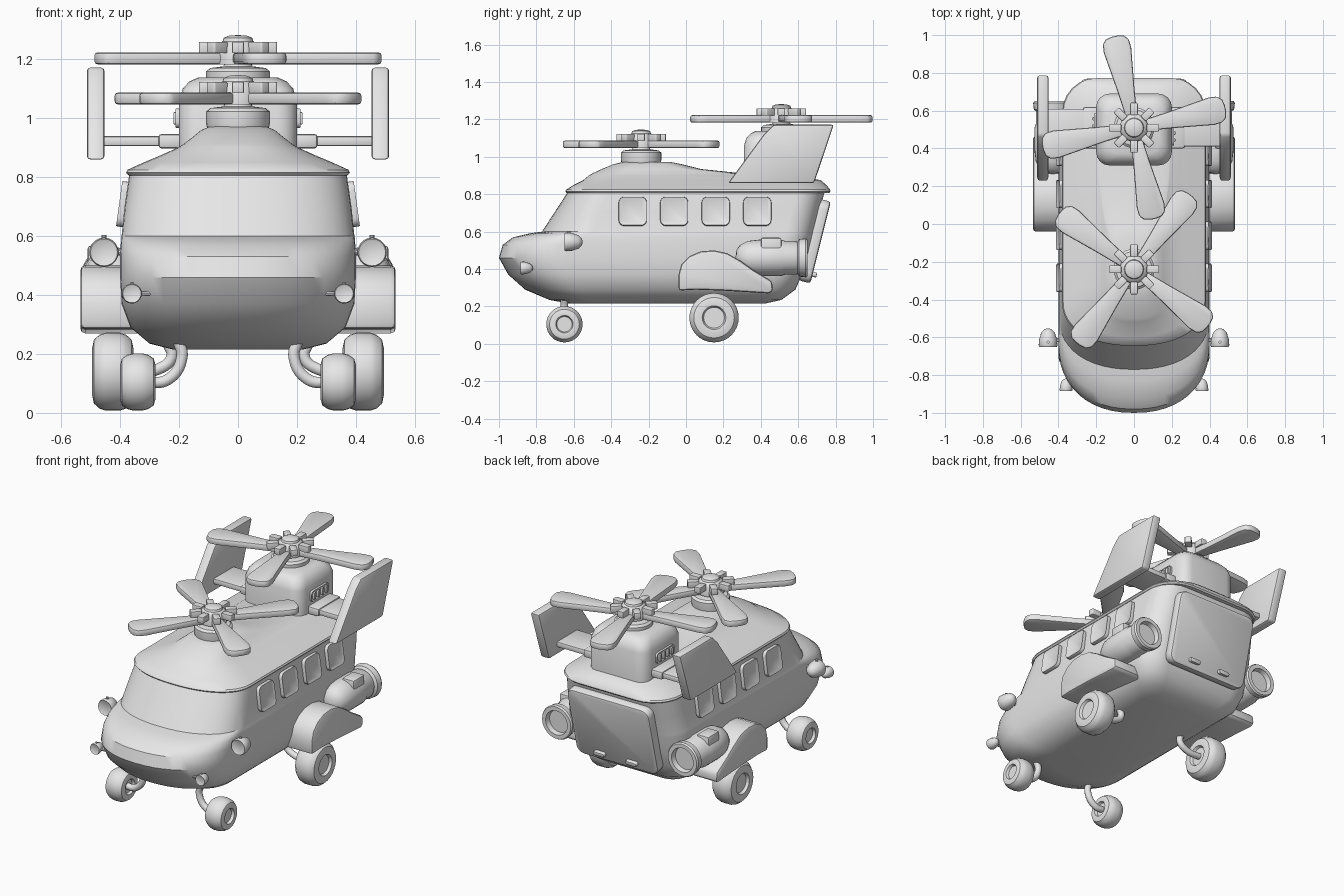
import bpy, bmesh
from math import pi, sin, cos, radians
from mathutils import Matrix, Vector

if "Cube" in bpy.data.objects:
    bpy.data.objects.remove(bpy.data.objects["Cube"], do_unlink=True)

grey = bpy.data.materials.new("plain_grey")
grey.use_nodes = True
grey.diffuse_color = (0.8, 0.8, 0.8, 1)
grey.node_tree.nodes["Principled BSDF"].inputs["Base Color"].default_value = (0.8, 0.8, 0.8, 1)

T = Matrix.Translation
SIDE = Matrix(((0, 0, 1, 0), (1, 0, 0, 0), (0, 1, 0, 0), (0, 0, 0, 1)))  # local xyz -> world yzx
BACK = Matrix.Rotation(-pi / 2, 4, 'X')  # local z -> world y
parts = []


def finish(name, bm, matrix=Matrix(), bevel=0, mirror=False):
    bmesh.ops.recalc_face_normals(bm, faces=bm.faces)
    if bevel:
        edges = [e for e in bm.edges if e.calc_face_angle(0) > 0.6]
        bmesh.ops.bevel(bm, geom=edges, offset=bevel, segments=2, profile=0.5,
                        affect='EDGES', clamp_overlap=True)
    bm.transform(matrix)
    mesh = bpy.data.meshes.new(name)
    bm.to_mesh(mesh)
    bm.free()
    mesh.materials.append(grey)
    obj = bpy.data.objects.new(name, mesh)
    bpy.context.collection.objects.link(obj)
    if mirror:
        obj.modifiers.new("Mirror", 'MIRROR').use_mirror_merge = False
    parts.append(obj)
    return obj


def loft(name, rings, **kw):
    bm = bmesh.new()
    loops = [[bm.verts.new(p) for p in ring] for ring in rings]
    n = len(loops[0])
    for a, b in zip(loops, loops[1:]):
        for i in range(n):
            bm.faces.new((a[i], a[(i + 1) % n], b[(i + 1) % n], b[i]))
    bm.faces.new(loops[0])
    bm.faces.new(loops[-1])
    return finish(name, bm, **kw)


def lathe(name, profile, matrix, n=28, **kw):
    rings = [[(r * cos(2 * pi * i / n), r * sin(2 * pi * i / n), h) for i in range(n)]
             for r, h in profile]
    return loft(name, rings, matrix=matrix, **kw)


def prism(name, outline, thick, matrix, bevel=0.008, inset=0, **kw):
    """Outline in local xy, thickness along local z; optional sunken front panel."""
    bm = bmesh.new()
    base = bm.faces.new([bm.verts.new((x, y, -thick / 2)) for x, y in outline])
    new = bmesh.ops.extrude_face_region(bm, geom=[base])["geom"]
    bmesh.ops.translate(bm, vec=(0, 0, thick), verts=[v for v in new if isinstance(v, bmesh.types.BMVert)])
    if inset:
        top = [f for f in new if isinstance(f, bmesh.types.BMFace)]
        bmesh.ops.recalc_face_normals(bm, faces=bm.faces)
        bmesh.ops.inset_region(bm, faces=top, thickness=inset)
        bmesh.ops.translate(bm, vec=(0, 0, -0.008), verts=top[0].verts)
    return finish(name, bm, matrix, bevel, **kw)


def round_rect(w, h, r, n=5):
    pts = []
    for k, (sx, sy) in enumerate(((1, 1), (-1, 1), (-1, -1), (1, -1))):
        for i in range(n):
            t = pi / 2 * (k + i / (n - 1))
            pts.append((sx * (w / 2 - r) + r * cos(t), sy * (h / 2 - r) + r * sin(t)))
    return pts


def box(name, centre, size, bevel=0.006, **kw):
    x, y = size[0] / 2, size[1] / 2
    return prism(name, [(-x, -y), (x, -y), (x, y), (-x, y)], size[2], T(centre), bevel, **kw)


def tube(name, path, radius):
    curve = bpy.data.curves.new(name, 'CURVE')
    curve.dimensions = '3D'
    curve.bevel_depth = radius
    curve.bevel_resolution = 3
    curve.use_fill_caps = True
    spline = curve.splines.new('BEZIER')
    spline.bezier_points.add(len(path) - 1)
    for point, co in zip(spline.bezier_points, path):
        point.co = co
        point.handle_left_type = point.handle_right_type = 'AUTO'
    curve.materials.append(grey)
    bpy.context.collection.objects.link(bpy.data.objects.new(name, curve))


def deck_ring(z, front, back, half, nose, corner):
    """Plan outline: rounded bow, straight sides, rounded rear corners."""
    pts = []
    for i in range(25):
        t = pi * i / 24
        c = cos(t)
        pts.append((half * abs(c) ** 0.9 * (1 if c > 0 else -1), front + nose * (1 - sin(t) ** 0.9), z))
    for side in (-1, 1):
        for i in range(7):
            t = pi / 2 * (i / 6 if side < 0 else 1 - i / 6)
            pts.append((side * (half - corner + corner * cos(t)), back - corner + corner * sin(t), z))
    return pts


# Fuselage: z, front y, rear y, half width, bow depth, rear corner radius
hull = [(.215, -.62, .42, .22, .16, .08), (.235, -.73, .51, .30, .22, .10), (.29, -.86, .585, .365, .30, .13),
        (.37, -.95, .62, .395, .34, .15), (.46, -1, .65, .40, .36, .15), (.53, -.98, .665, .40, .36, .15),
        (.57, -.925, .675, .398, .34, .15), (.592, -.83, .68, .397, .30, .15), (.6, -.77, .682, .395, .27, .15),
        (.7, -.705, .71, .385, .25, .15), (.815, -.63, .742, .368, .22, .15)]
loft("fuselage", [deck_ring(*r) for r in hull])
roof = [(.806, -.636, .765, .372, .22, .18), (.815, -.645, .772, .38, .23, .18), (.825, -.64, .77, .375, .23, .18),
        (.85, -.60, .75, .32, .24, .18), (.875, -.55, .72, .26, .22, .16), (.90, -.52, .60, .205, .19, .13),
        (.912, -.50, .30, .185, .17, .10), (.935, -.45, .08, .155, .14, .09), (.96, -.39, -.02, .125, .12, .08),
        (.972, -.34, -.08, .095, .09, .07)]
loft("roof", [deck_ring(*r) for r in roof])

# Rear rotor pylon with side vents
pylon = [(.85, .40, .38), (1.06, .40, .38), (1.10, .375, .355), (1.125, .33, .31), (1.138, .27, .26)]
loft("rear_pylon", [[(x, y + .5, z) for x, y in round_rect(w, d, .07)] for z, w, d in pylon])
prism("pylon_vent", round_rect(.17, .065, .02), .02, T((.204, .5, 1.0)) @ SIDE, .004, inset=.008, mirror=True)
for i in range(4):
    box(f"vent_slat_{i + 1}", (.212, .443 + .038 * i, 1.0), (.014, .018, .042), .003, mirror=True)

# Tail stabilisers and fins
box("tail_plane", (.325, .51, .922), (.29, .20, .034), .008, mirror=True)
box("tail_plane_root", (.22, .51, .922), (.10, .22, .05), .012, mirror=True)
fin = [(.225, .86), (.685, .86), (.79, 1.172), (.47, 1.172), (.42, 1.125)]
prism("tail_fin", fin, .06, T((.483, 0, 0)) @ SIDE, .012, mirror=True)

# Rotors
blade = [(.04, -.028), (.2, -.045), (.42, -.074), (.465, -.07), (.488, -.048), (.495, -.015)]
blade += [(x, -y) for x, y in reversed(blade)]
for label, y, z, turn in (("front", -.24, 1.067, 53), ("rear", .51, 1.203, 12)):
    hub = T((0, y, z))
    lathe(label + "_mast", [(.105, -.10), (.108, -.085), (.108, -.045), (.095, -.033), (.05, -.027), (.035, 0)], hub)
    lathe(label + "_rotor_cap", [(.075, -.02), (.075, .035), (.066, .05), (.052, .058), (.048, .07), (.03, .077), (.005, .079)], hub)
    for i in range(4):
        prism(f"{label}_blade_{i + 1}", blade, .04, hub @ Matrix.Rotation(radians(turn + 90 * i), 4, 'Z'), .01)
    for i in range(8):
        spin = Matrix.Rotation(pi / 4 * i, 4, 'Z')
        prism(f"{label}_hub_lug_{i + 1}", round_rect(.065, .04, .004, 2), .038, hub @ spin @ T((.1, 0, .037)), .004)

# Cabin windows, tilted with the hull side
for i in range(4):
    place = T((.388, -.285 + .222 * i, .708)) @ Matrix.Rotation(-.136, 4, 'Y') @ SIDE
    prism(f"window_{i + 1}", round_rect(.15, .155, .03), .036, place, .006, inset=.014, mirror=True)

# Rear ramp door with handles
lean = T((0, .688, .55)) @ Matrix.Rotation(-.245, 4, 'X') @ BACK
prism("rear_door", round_rect(.56, .45, .05), .065, lean, .014)
for side, label in ((1, "left"), (-1, "right")):
    prism("door_handle_" + label, round_rect(.075, .026, .012), .04, lean @ T((side * .11, .175, .035)), .005)

# Engines with exhaust nozzles
engine = [(.005, .265), (.04, .27), (.07, .29), (.09, .33), (.097, .39), (.097, .51), (.09, .53), (.09, .585),
          (.085, .595), (.1, .605), (.104, .64), (.098, .65), (.074, .65), (.068, .62)]
lathe("engine", engine, T((.43, 0, .46)) @ BACK, mirror=True)
box("engine_cover", (.47, .455, .525), (.08, .11, .085), .01, mirror=True)

# Side sponsons
sponson = [(-.04, .285), (-.04, .37), (-.025, .425), (.02, .47), (.08, .495), (.15, .5), (.22, .485), (.29, .445),
           (.36, .395), (.46, .335), (.465, .28), (.44, .27), (.2, .285), (.05, .29)]
prism("sponson", sponson, .235, T((.4175, 0, 0)) @ SIDE, .016, mirror=True)

# Wheels and bent legs
for label, x, y, rad, wide in (("front", .34, -.65, .097, .12), ("rear", .425, .15, .132, .14)):
    h = wide / 2
    half = [(rad * .42, h - .018), (rad * .48, h - .002), (rad * .6, h), (rad * .82, h - .006), (rad * .95, h - .025), (rad, h - .045)]
    profile = [(r, -d) for r, d in half] + half[::-1]
    lathe(label + "_wheel", profile, T((x, y, rad + .008)) @ SIDE, n=32, mirror=True)
    for side, end in ((1, "left"), (-1, "right")):
        path = [(x - .135, .25), (x - .15, .19), (x - .10, rad + .015), (x - .02, rad + .008)]
        if label == "rear":
            path = [(x - .185, .24), (x - .2, .19), (x - .15, rad + .015), (x - .02, rad + .008)]
        tube(f"{label}_leg_{end}", [(side * px, y, pz) for px, pz in path], .02)

# Nose lamps on short stubs
for label, x, y, z, s in (("upper", .455, -.65, .545, 1), ("lower", .36, -.885, .405, .68)):
    shell = [(.04, .004), (.046, 0), (.05, .008), (.047, .04), (.036, .075), (.02, .092), (.005, .097)]
    at = T((x, y, z))
    lathe(label + "_lamp", [(r * s, d * s) for r, d in shell], at @ BACK, n=20, mirror=True)
    lathe(label + "_lamp_stub", [(.011 * s, -.10), (.011 * s, 0)], at @ T((0, .035 * s, 0)) @ SIDE, n=10, mirror=True)
    lathe(label + "_lamp_pin", [(.008 * s, 0), (.008 * s, .058 * s)], at @ T((0, .025 * s, 0)), n=8, mirror=True)

# Smooth shading with crisp edges
bpy.ops.object.select_all(action='DESELECT')
for obj in parts:
    obj.select_set(True)
bpy.context.view_layer.objects.active = parts[0]
bpy.ops.object.shade_smooth_by_angle(angle=radians(35))
